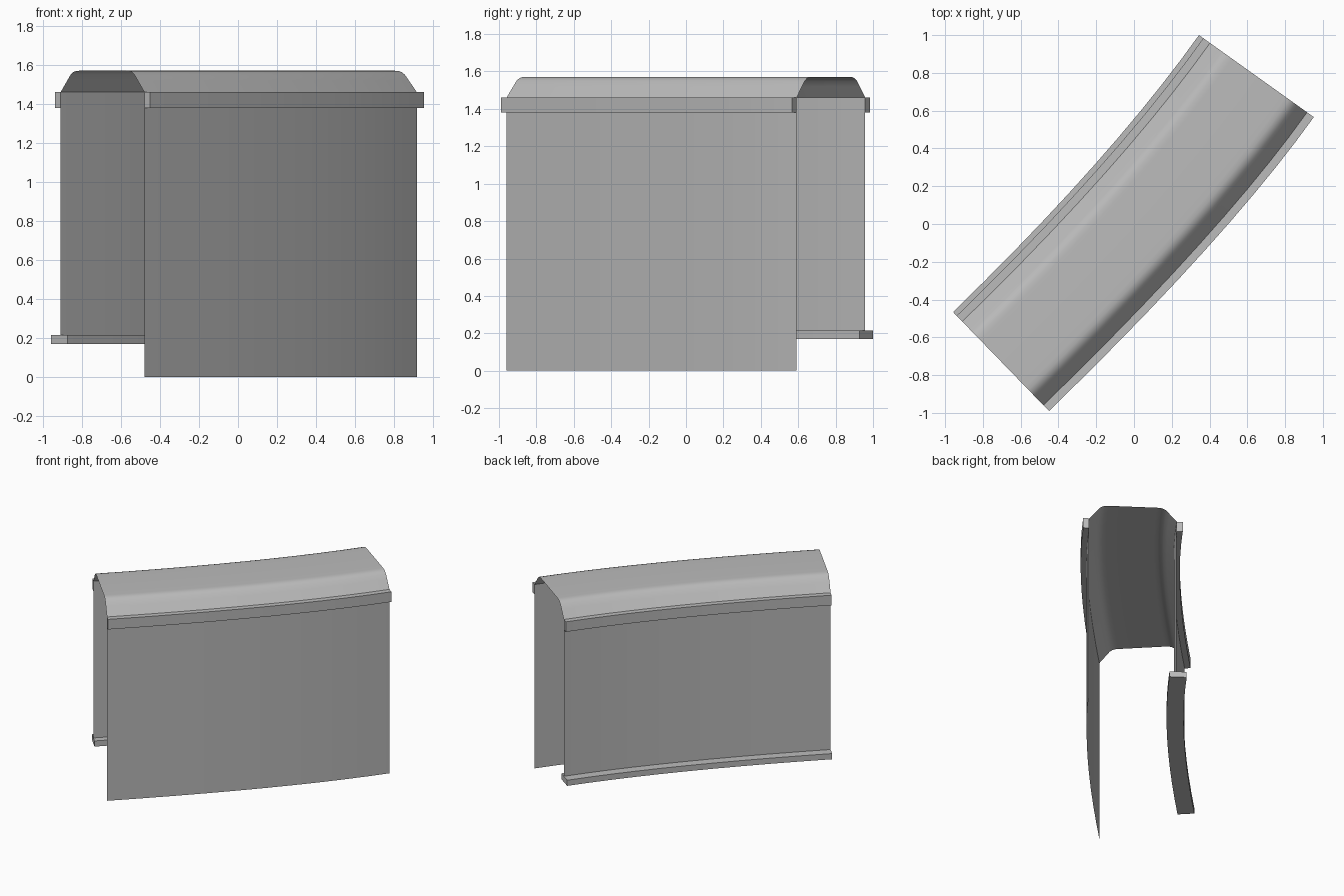
import bpy, bmesh, math
from mathutils import Vector

cube = bpy.data.objects.get("Cube")
if cube:
    bpy.data.objects.remove(cube)

# Plan: front and back edges, each a gentle quadratic curve
FRONT = [Vector(p) for p in ((-0.45, -0.99), (0.501, -0.066), (0.952, 0.566))]
BACK = [Vector(p) for p in ((-0.958, -0.466), (-0.122, 0.347), (0.344, 1.0))]
WIDTH = 0.738
SEGMENTS = 10

grey = bpy.data.materials.new("plain grey")
grey.use_nodes = True
colour = (0.5, 0.5, 0.5, 1)
grey.diffuse_color = colour
grey.node_tree.nodes["Principled BSDF"].inputs["Base Color"].default_value = colour


def along(curve, t):
    a, b, c = curve
    return a * (1 - t) ** 2 + b * 2 * t * (1 - t) + c * t * t


def sweep(name, profile, closed=False):
    """Sweep a (depth, height) profile along the curved plan."""
    bm = bmesh.new()
    rings = []
    for i in range(SEGMENTS + 1):
        t = i / SEGMENTS
        f, b = along(FRONT, t), along(BACK, t)
        ring = []
        for depth, z in profile:
            p = f.lerp(b, depth / WIDTH)
            ring.append(bm.verts.new((p.x, p.y, z)))
        rings.append(ring)
    n = len(profile)
    for r, q in zip(rings, rings[1:]):
        for j in range(n if closed else n - 1):
            k = (j + 1) % n
            bm.faces.new((r[j], q[j], q[k], r[k]))
    if closed:
        bm.faces.new(rings[0])
        bm.faces.new(rings[-1][::-1])
        bmesh.ops.recalc_face_normals(bm, faces=bm.faces)
    mesh = bpy.data.meshes.new(name)
    bm.to_mesh(mesh)
    bm.free()
    mesh.materials.append(grey)
    obj = bpy.data.objects.new(name, mesh)
    bpy.context.collection.objects.link(obj)
    bpy.ops.object.select_all(action='DESELECT')
    obj.select_set(True)
    bpy.context.view_layer.objects.active = obj
    bpy.ops.object.shade_smooth_by_angle(angle=math.radians(35))
    return obj


def bar(name, d0, d1, z0, z1):
    sweep(name, [(d0, z0), (d0, z1), (d1, z1), (d1, z0)], closed=True)


FRONT_WALL, BACK_WALL = 0.043, 0.667
EAVE = 1.46

# Thin walls, the front one reaching the ground
sweep("front_wall", [(FRONT_WALL, 0), (FRONT_WALL, EAVE)])
sweep("back_wall", [(BACK_WALL, EAVE), (BACK_WALL, 0.17)])

# Rounded roof sheet, mirrored about its middle
edge = [(0, 0), (0.05, 0.06), (0.075, 0.09), (0.095, 0.103), (0.115, 0.109), (0.14, 0.11)]
roof = [(FRONT_WALL + d, EAVE + h) for d, h in edge]
roof += [(BACK_WALL - d, EAVE + h) for d, h in reversed(edge)]
sweep("roof", roof)

# Mouldings under the eaves and at the foot of the back wall
bar("front_eave_moulding", 0, FRONT_WALL, 1.38, EAVE)
bar("back_eave_moulding", BACK_WALL, 0.71, 1.38, EAVE)
bar("back_foot_moulding", 0.615, WIDTH, 0.17, 0.215)
